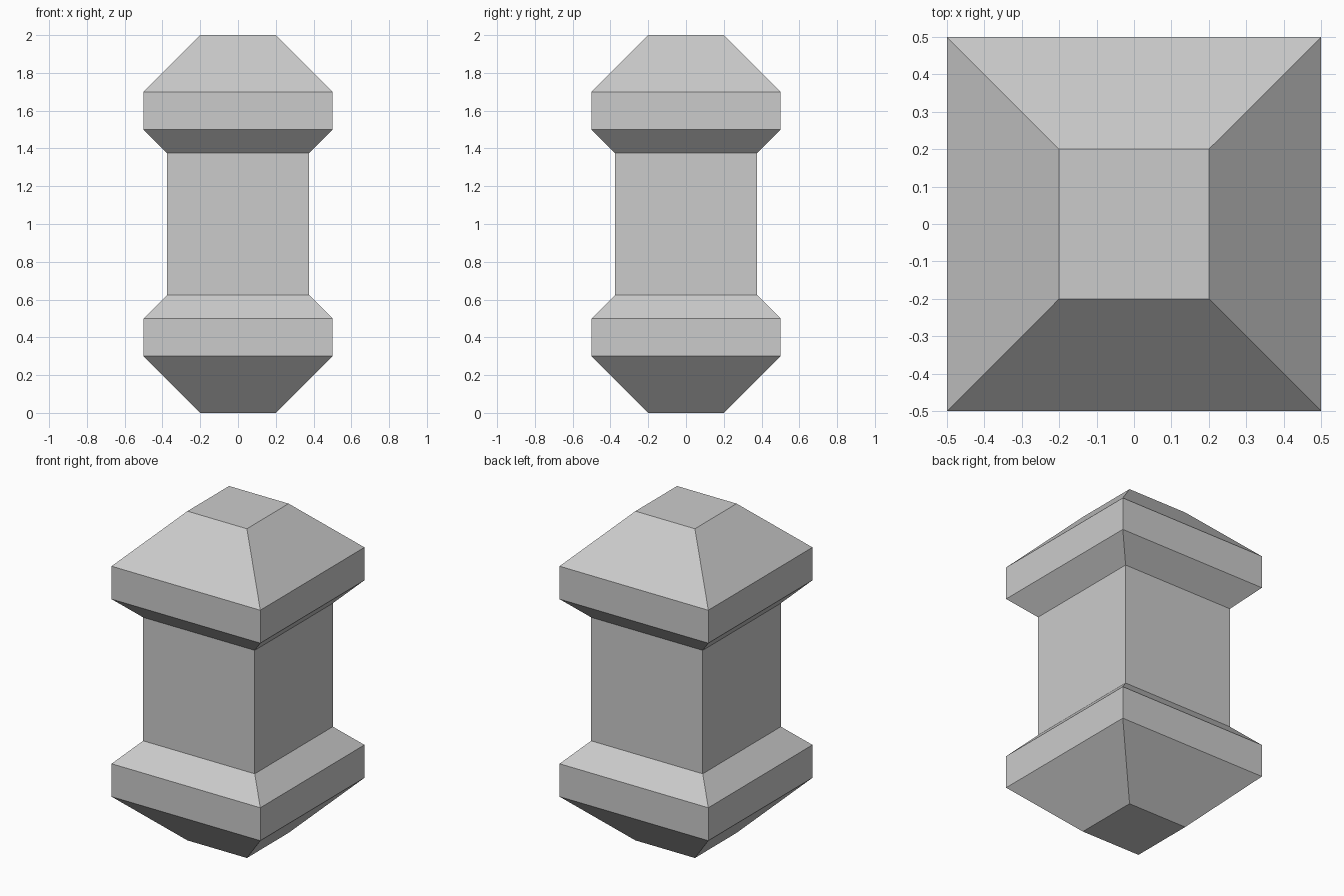
import bpy
import bmesh

if "Cube" in bpy.data.objects:
    bpy.data.objects.remove(bpy.data.objects["Cube"])

# Half-width and height of each square ring, bottom to middle
LOWER = [(0.2, 0.0), (0.5, 0.3), (0.5, 0.5), (0.375, 0.625)]
HEIGHT = 2.0

# The upper half mirrors the lower half
profile = LOWER + [(w, HEIGHT - z) for w, z in reversed(LOWER)]


def square_ring(bm, w, z):
    corners = [(-1, -1), (1, -1), (1, 1), (-1, 1)]
    return [bm.verts.new((x * w, y * w, z)) for x, y in corners]


# Square pillar: flared base, shaft and cap as one closed skin
bm = bmesh.new()
rings = [square_ring(bm, w, z) for w, z in profile]
for low, high in zip(rings, rings[1:]):
    for i in range(4):
        j = (i + 1) % 4
        bm.faces.new((low[i], low[j], high[j], high[i]))

# Flat ends
bm.faces.new(rings[0][::-1])
bm.faces.new(rings[-1])

mesh = bpy.data.meshes.new("pillar")
bm.to_mesh(mesh)
bm.free()
pillar = bpy.data.objects.new("pillar", mesh)
bpy.context.collection.objects.link(pillar)
